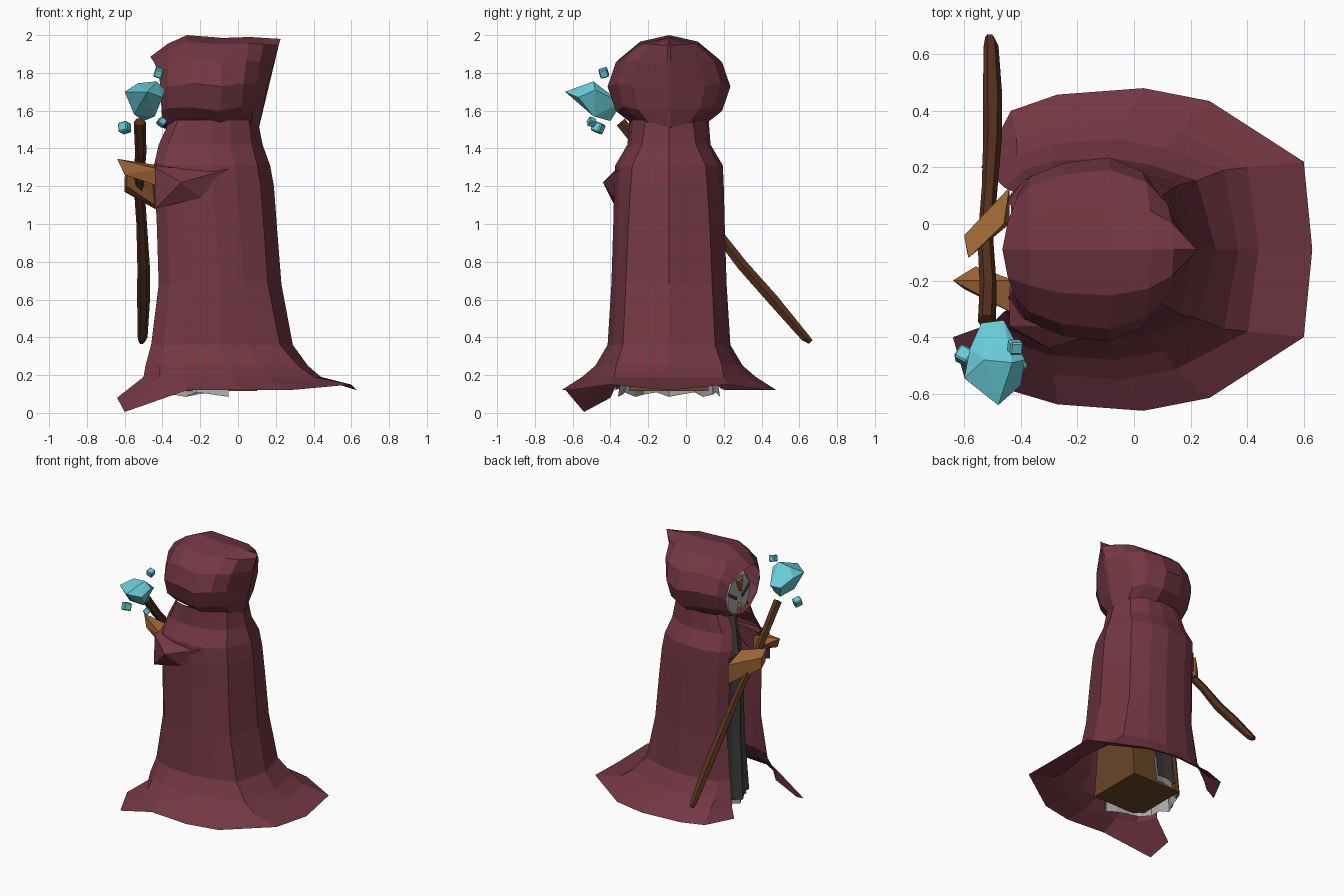
import bpy, bmesh, math
from mathutils import Vector

if "Cube" in bpy.data.objects:
    bpy.data.objects.remove(bpy.data.objects["Cube"])

CY = -0.09  # symmetry plane of the figure, which faces -x


def material(name, rgb):
    m = bpy.data.materials.new(name)
    m.diffuse_color = (*rgb, 1)
    m.use_nodes = True
    m.node_tree.nodes["Principled BSDF"].inputs["Base Color"].default_value = m.diffuse_color
    return m


CLOTH = material("red_cloth", (0.17, 0.038, 0.056))
SKIN = material("tan", (0.33, 0.13, 0.035))
BROWN = material("brown_cloth", (0.14, 0.06, 0.02))
WOOD = material("dark_wood", (0.09, 0.03, 0.012))
GEM = material("blue_crystal", (0.14, 0.6, 0.68))
DARK = material("charcoal", (0.06, 0.06, 0.06))
GREY = material("grey_cloth", (0.4, 0.4, 0.4))


def finish(name, bm, mat):
    me = bpy.data.meshes.new(name)
    bm.to_mesh(me)
    bm.free()
    ob = bpy.data.objects.new(name, me)
    bpy.context.collection.objects.link(ob)
    me.materials.append(mat)
    return ob


def loft(name, rings, mat, closed=True, cap_start=False, cap_end=False):
    bm = bmesh.new()
    vs = [[bm.verts.new(p) for p in r] for r in rings]
    n = len(rings[0])
    for a, b in zip(vs, vs[1:]):
        for i in range(n if closed else n - 1):
            j = (i + 1) % n
            bm.faces.new((a[i], a[j], b[j], b[i]))
    if cap_start:
        bm.faces.new(vs[0][::-1])
    if cap_end:
        bm.faces.new(vs[-1])
    if closed:
        bmesh.ops.recalc_face_normals(bm, faces=bm.faces)
    return finish(name, bm, mat)


def hull(name, pts, mat):
    bm = bmesh.new()
    for p in pts:
        bm.verts.new(p)
    bmesh.ops.convex_hull(bm, input=bm.verts)
    loose = [v for v in bm.verts if not v.link_faces]
    bmesh.ops.delete(bm, geom=loose, context='VERTS')
    bmesh.ops.recalc_face_normals(bm, faces=bm.faces)
    return finish(name, bm, mat)


# Cloak: open C-shaped sections; columns are z, front x, back x, half width, half opening,
# and the back corner's depth and width fractions
U = [0, .09, .23, .49, .69, 0, 1]
V = [0, .86, .96, 1, .92, 0, 0]
levels = [(.12, -.54, .63, .57, .29, .97, .54), (.19, -.50, .44, .46, .26, .96, .63),
          (.25, -.49, .37, .39, .25, .94, .72), (.36, -.46, .29, .325, .22, .91, .75),
          (.68, -.42, .23, .305, .20, .89, .75), (1.0, -.43, .205, .295, .19, .89, .73),
          (1.2, -.44, .19, .29, .19, .89, .7), (1.31, -.445, .17, .285, .17, .89, .68),
          (1.42, -.42, .13, .22, .13, .9, .65), (1.55, -.36, .105, .21, .11, .9, .6)]
rings = []
for z, xf, xb, w, wf, uc, vc in levels:
    half = [(xf + (uc if i == 5 else u) * (xb - xf), wf if i == 0 else (vc if i == 5 else v) * w)
            for i, (u, v) in enumerate(zip(U, V))]
    rings.append([(x, CY - y, z) for x, y in half] + [(x, CY + y, z) for x, y in half[-2::-1]])
rings[0][0], rings[0][1] = (-.64, -.40, .08), (-.60, -.54, .005)  # drooping corner
rings[0][5], rings[0][7] = (.60, -.40, .15), (.60, .22, .15)
loft("cloak", rings, CLOTH, closed=False)

# Hood: sections along x; columns are top x, mid x, bottom x, half width, top z, bottom z
hood = [(-.465, -.41, -.40, .20, 1.885, 1.51), (-.37, -.37, -.37, .255, 1.955, 1.50),
        (-.27, -.25, -.25, .305, 2.0, 1.49), (-.08, -.09, -.10, .325, 1.985, 1.47),
        (.06, .03, .01, .275, 1.99, 1.50), (.14, .095, .06, .19, 1.985, 1.48),
        (.225, .155, .105, .012, 1.98, 1.48)]
rings = []
for k, (xt, xm, xb, w, zt, zb) in enumerate(hood):
    ring = []
    for i in range(12):
        a = 2 * math.pi * i / 12
        c = math.cos(a)
        x = xm + (xt - xm) * (c if k > 2 else c ** 3) if c > 0 else xm + (xb - xm) * -c
        ring.append((x, CY + w * math.sin(a), (zt + zb) / 2 + (zt - zb) / 2 * c))
    rings.append(ring)
loft("hood", rings, CLOTH, cap_end=True)

# Sleeves, the near one with a bulging elbow
hull("right_sleeve", [(-.44, -.37, 1.08), (-.44, -.24, 1.12), (-.44, -.36, 1.30), (-.44, -.22, 1.33),
                      (-.2, -.385, 1.14), (-.05, -.36, 1.29), (-.30, -.44, 1.22)], CLOTH)
hull("left_sleeve", [(-.435, .11, 1.12), (-.435, .02, 1.12), (-.435, .11, 1.26), (-.435, .02, 1.26),
                     (-.25, .17, 1.12), (-.25, .17, 1.28)], CLOTH)

# Hands gripping the staff
hull("right_hand", [(-.64, -.20, 1.345), (-.56, -.15, 1.30), (-.60, -.23, 1.26), (-.42, -.32, 1.29),
                    (-.42, -.2, 1.31), (-.42, -.3, 1.2), (-.42, -.2, 1.2)], SKIN)
hull("left_hand", [(-.585, -.12, 1.29), (-.60, -.04, 1.25), (-.59, -.1, 1.20), (-.60, -.04, 1.17),
                   (-.44, .13, 1.22), (-.46, .0, 1.29), (-.44, .13, 1.08), (-.44, .0, 1.10)], SKIN)


# Pleated robe in the cloak opening, with a lighter underskirt below the hem
def pleats(name, sections, mat):
    rings = []
    for z, xf, w in sections:
        ring = []
        for i in range(13):
            a = math.pi * (i / 12 - .5)
            k = 1 - .06 * (i % 2)
            ring.append((-.05 + k * (xf + .05) * math.cos(a), CY + k * w * math.sin(a),
                         z + (.012 * (i % 3) if z < .2 else 0)))
        rings.append(ring)
    loft(name, rings, mat, closed=False)


pleats("robe", [(.12, -.41, .285), (.6, -.39, .22), (1.1, -.39, .21), (1.5, -.34, .13)], DARK)
pleats("underskirt", [(.085, -.39, .27), (.3, -.37, .24)], GREY)

# Body block inside the clothes
loft("body", [[(x * k, CY + s * w, z) for x, s in ((-.3, -1), (.1, -1), (.1, 1), (-.3, 1))]
              for z, w, k in ((.115, .21, 1), (1.3, .12, .8))], BROWN, cap_start=True, cap_end=True)

# Face mask with brow, chin and slit eyes
loft("face_mask", [[(x, CY + r * .17 * math.sin(i * math.pi / 5), 1.65 + r * .18 * math.cos(i * math.pi / 5))
                    for i in range(10)] for x, r in ((-.2, 1.05), (-.34, 1), (-.375, .8))],
     GREY, cap_start=True, cap_end=True)
hull("brow", [(-.33, CY - .06, 1.81), (-.33, CY + .06, 1.81), (-.40, CY, 1.68), (-.39, CY - .03, 1.76),
              (-.39, CY + .03, 1.76), (-.33, CY, 1.67)], SKIN)
hull("chin", [(-.34, CY - .05, 1.49), (-.34, CY + .05, 1.49), (-.40, CY, 1.58), (-.39, CY, 1.51),
              (-.34, CY, 1.60)], SKIN)
for side, s in (("right", -1), ("left", 1)):
    hull(side + "_eye", [(x, CY + s * y, z) for x in (-.36, -.385)
                         for y, z in ((.035, 1.62), (.035, 1.645), (.12, 1.68), (.12, 1.70))], DARK)

# Gnarled staff
path = [(-.51, .66, .375, .016), (-.505, .63, .40, .026), (-.50, .46, .60, .034), (-.50, .30, .78, .033),
        (-.51, .13, 1.00, .028), (-.525, -.06, 1.22, .028), (-.515, -.22, 1.38, .03),
        (-.52, -.345, 1.54, .032)]
up = Vector((0, .76, .65))
loft("staff", [[Vector((x, y, z)) + Vector((1, 0, 0)) * r * math.cos(i * math.pi / 3)
                + up * r * math.sin(i * math.pi / 3) for i in range(6)] for x, y, z, r in path],
     WOOD, cap_start=True, cap_end=True)

# Floating crystal and its cubic shards
hull("crystal", [(-.48, -.64, 1.70), (-.43, -.49, 1.755), (-.53, -.48, 1.745), (-.60, -.545, 1.70),
                 (-.58, -.44, 1.69), (-.385, -.48, 1.71), (-.40, -.57, 1.67), (-.54, -.35, 1.64),
                 (-.46, -.34, 1.64), (-.5, -.40, 1.545), (-.55, -.50, 1.58), (-.44, -.49, 1.57)], GEM)
for i, (x, y, z, r) in enumerate([(-.42, -.435, 1.80, .046), (-.60, -.465, 1.51, .054),
                                  (-.405, -.50, 1.54, .04)]):
    bm = bmesh.new()
    bmesh.ops.create_cube(bm, size=r)
    bmesh.ops.bevel(bm, geom=bm.edges[:], offset=r * .12, segments=1, affect='EDGES')
    ob = finish(f"shard_{i + 1}", bm, GEM)
    ob.location = (x, y, z)
    ob.rotation_euler = (.3 + i, .3, i)
